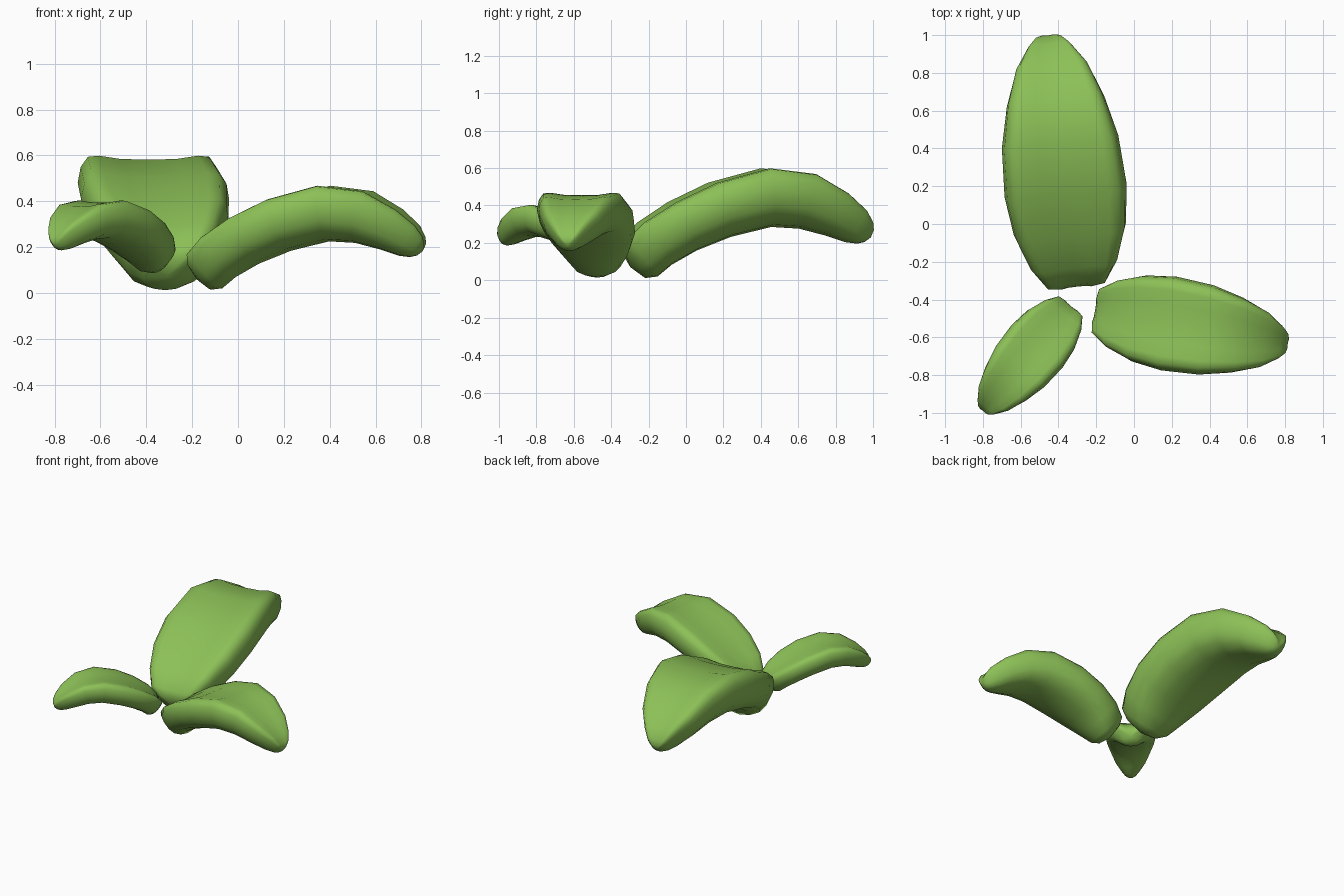
import bpy, bmesh, math
from mathutils import Vector

if "Cube" in bpy.data.objects:
    bpy.data.objects.remove(bpy.data.objects["Cube"])

green = bpy.data.materials.new("leaf green")
green.diffuse_color = (0.262, 0.527, 0.095, 1)
green.use_nodes = True
green.node_tree.nodes["Principled BSDF"].inputs["Base Color"].default_value = green.diffuse_color

# Arched spine stations: distance along, height, half width, thickness
LENGTH = 1.33
STATIONS = [
    (0.052, 0.085, 0.110, 0.19), (0.088, 0.117, 0.175, 0.265),
    (0.170, 0.195, 0.238, 0.28), (0.320, 0.287, 0.297, 0.29),
    (0.520, 0.375, 0.323, 0.305), (0.770, 0.440, 0.308, 0.315),
    (0.970, 0.420, 0.258, 0.30), (1.130, 0.350, 0.195, 0.25),
    (1.235, 0.287, 0.120, 0.20), (1.285, 0.252, 0.075, 0.14),
    (1.308, 0.236, 0.040, 0.08)]
BASE_END, TIP_END = (0.032, 0.070), (1.318, 0.228)

# Half cross-section: dished top, raised rims, rounded underside
HALF = [(0, .44), (.4, .45), (.70, .495), (.86, .48), (.96, .34), (1, .12),
        (.94, -.14), (.76, -.34), (.42, -.46), (0, -.5)]
SECTION = HALF + [(-x, z) for x, z in HALF[-2:0:-1]]


def leaf(name, base, tip, z0):
    base, tip = Vector(base), Vector(tip)
    s = (tip - base).length / LENGTH
    bm = bmesh.new()
    path = [BASE_END] + [st[:2] for st in STATIONS] + [TIP_END]
    rings = []
    for i, (u, z, w, h) in enumerate(STATIONS):
        a, b = Vector(path[i]), Vector(path[i + 2])
        t = (b - a).normalized()
        rings.append([bm.verts.new((u - t.y * q * h, p * w, z + t.x * q * h))
                      for p, q in SECTION])
    n = len(SECTION)
    for r0, r1 in zip(rings, rings[1:]):
        for j in range(n):
            k = (j + 1) % n
            bm.faces.new((r0[j], r0[k], r1[k], r1[j]))
    # rounded end caps
    for ring, end in ((rings[0], BASE_END), (rings[-1], TIP_END)):
        pole = bm.verts.new((end[0], 0, end[1]))
        for j in range(n):
            bm.faces.new((ring[j], ring[(j + 1) % n], pole))
    bmesh.ops.recalc_face_normals(bm, faces=bm.faces[:])
    me = bpy.data.meshes.new(name)
    bm.to_mesh(me)
    bm.free()
    me.materials.append(green)
    for f in me.polygons:
        f.use_smooth = True
    ob = bpy.data.objects.new(name, me)
    bpy.context.collection.objects.link(ob)
    d = tip - base
    ob.location = (base.x, base.y, z0)
    ob.rotation_euler = (0, 0, math.atan2(d.y, d.x))
    ob.scale = (s, s, s)


# Three leaves around a common stem point
leaf("large_leaf", (-0.305, -0.33), (-0.455, 1.0), 0.0)
leaf("medium_leaf", (-0.205, -0.46), (0.815, -0.635), 0.005)
leaf("small_leaf", (-0.335, -0.435), (-0.80, -0.99), 0.08)
